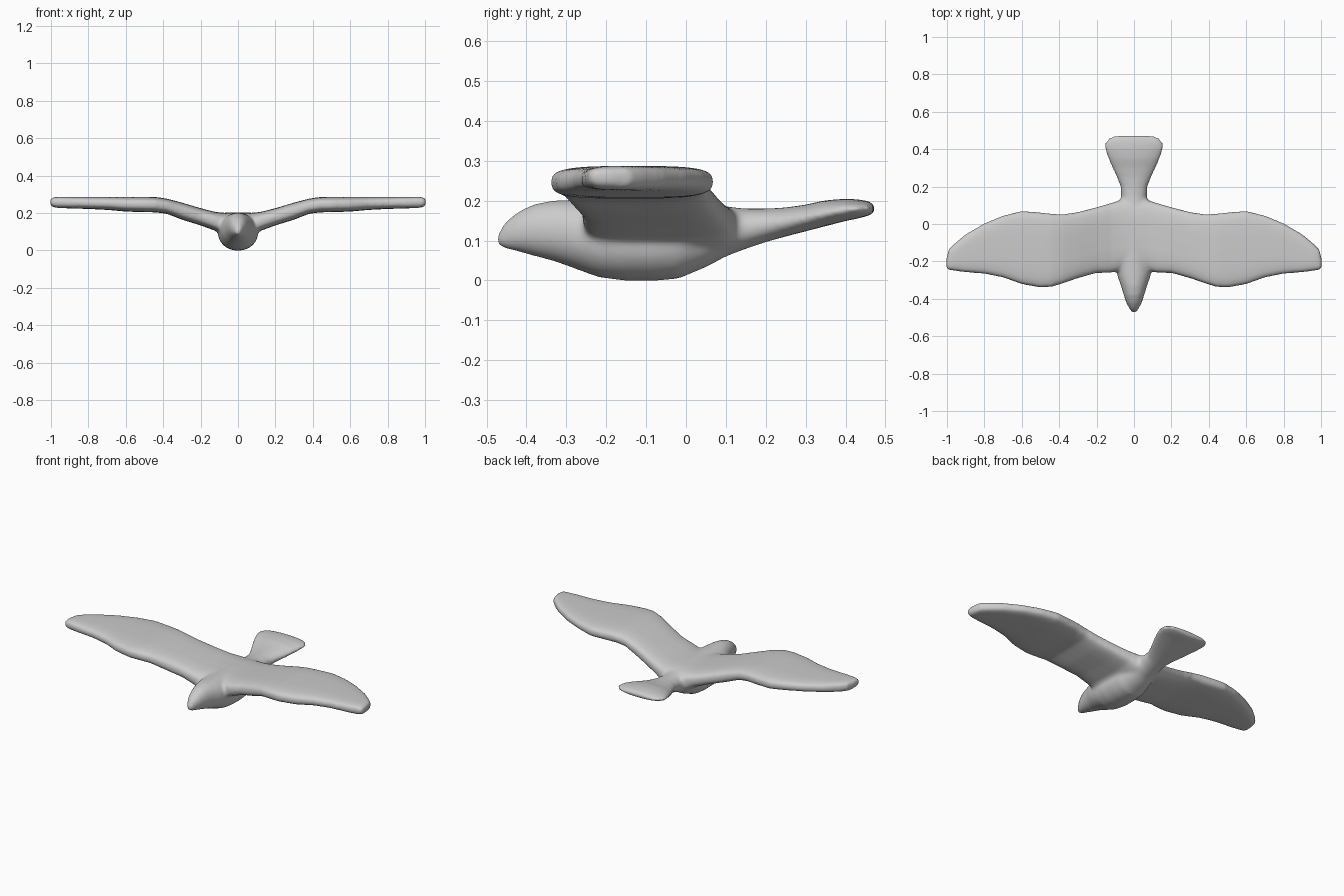
import bpy, bmesh
from math import cos, sin, pi, copysign

N = 28


def section(t, power):
    """Unit superellipse point."""
    c, s = cos(t), sin(t)
    return copysign(abs(c) ** power, c), copysign(abs(s) ** power, s)


def loft(bm, rings):
    """Skin a list of point rings and cap both ends."""
    vs = [[bm.verts.new(p) for p in r] for r in rings]
    for a, b in zip(vs, vs[1:]):
        for i in range(N):
            j = (i + 1) % N
            bm.faces.new((a[i], a[j], b[j], b[i]))
    bm.faces.new(vs[0][::-1])
    bm.faces.new(vs[-1])


# body and tail: y, half width, bottom z, top z
BODY = [(-.474, .010, .088, .112), (-.455, .024, .080, .145), (-.42, .042, .072, .173),
        (-.38, .055, .061, .192), (-.33, .070, .048, .201), (-.28, .088, .030, .202),
        (-.22, .100, .008, .202), (-.16, .108, .000, .202), (-.08, .108, -.001, .202),
        (-.02, .104, .004, .201), (.05, .090, .033, .195), (.10, .078, .060, .186),
        (.15, .069, .079, .180), (.20, .072, .096, .180), (.25, .092, .110, .183),
        (.30, .116, .123, .190), (.35, .138, .136, .201), (.40, .156, .149, .205),
        (.435, .156, .156, .203), (.46, .135, .163, .198), (.474, .095, .170, .188)]

# right wing: x, front y, back y, bottom z, top z
WING = [(.00, -.24, .13, .06, .200), (.07, -.25, .13, .07, .201), (.12, -.26, .113, .105, .206),
        (.20, -.262, .09, .134, .226), (.30, -.29, .064, .165, .256), (.38, -.318, .052, .196, .277),
        (.44, -.336, .055, .204, .286), (.50, -.340, .062, .205, .287), (.60, -.322, .070, .208, .287),
        (.70, -.286, .045, .217, .287), (.80, -.266, .004, .222, .287), (.90, -.258, -.055, .225, .287),
        (.96, -.250, -.105, .227, .287), (.99, -.245, -.135, .232, .284), (1.004, -.237, -.19, .244, .276)]

bm = bmesh.new()
rings = []
for y, w, lo, hi in BODY:
    ring = []
    for i in range(N):
        u, v = section(2 * pi * i / N, .95)
        ring.append((w * u, y, (lo + hi) / 2 + (hi - lo) / 2 * v))
    rings.append(ring)
loft(bm, rings)

# both wings as one span, mirrored about the centre
span = [(-x, f, b, lo, hi) for x, f, b, lo, hi in WING[:0:-1]] + WING
rings = []
for x, f, b, lo, hi in span:
    ring = []
    for i in range(N):
        u, v = section(2 * pi * i / N, .6)
        ring.append((x, (f + b) / 2 + (b - f) / 2 * u, (lo + hi) / 2 + (hi - lo) / 2 * v))
    rings.append(ring)
loft(bm, rings)
bmesh.ops.recalc_face_normals(bm, faces=bm.faces)

mesh = bpy.data.meshes.new("flying_bird")
bm.to_mesh(mesh)
bm.free()
bird = bpy.data.objects.new("flying_bird", mesh)
bpy.context.collection.objects.link(bird)

# fuse and soften into one sculpted skin
remesh = bird.modifiers.new("fuse", 'REMESH')
remesh.mode = 'VOXEL'
remesh.voxel_size = .009
remesh.use_smooth_shade = True
soften = bird.modifiers.new("soften", 'SMOOTH')
soften.factor = .5
soften.iterations = 8
